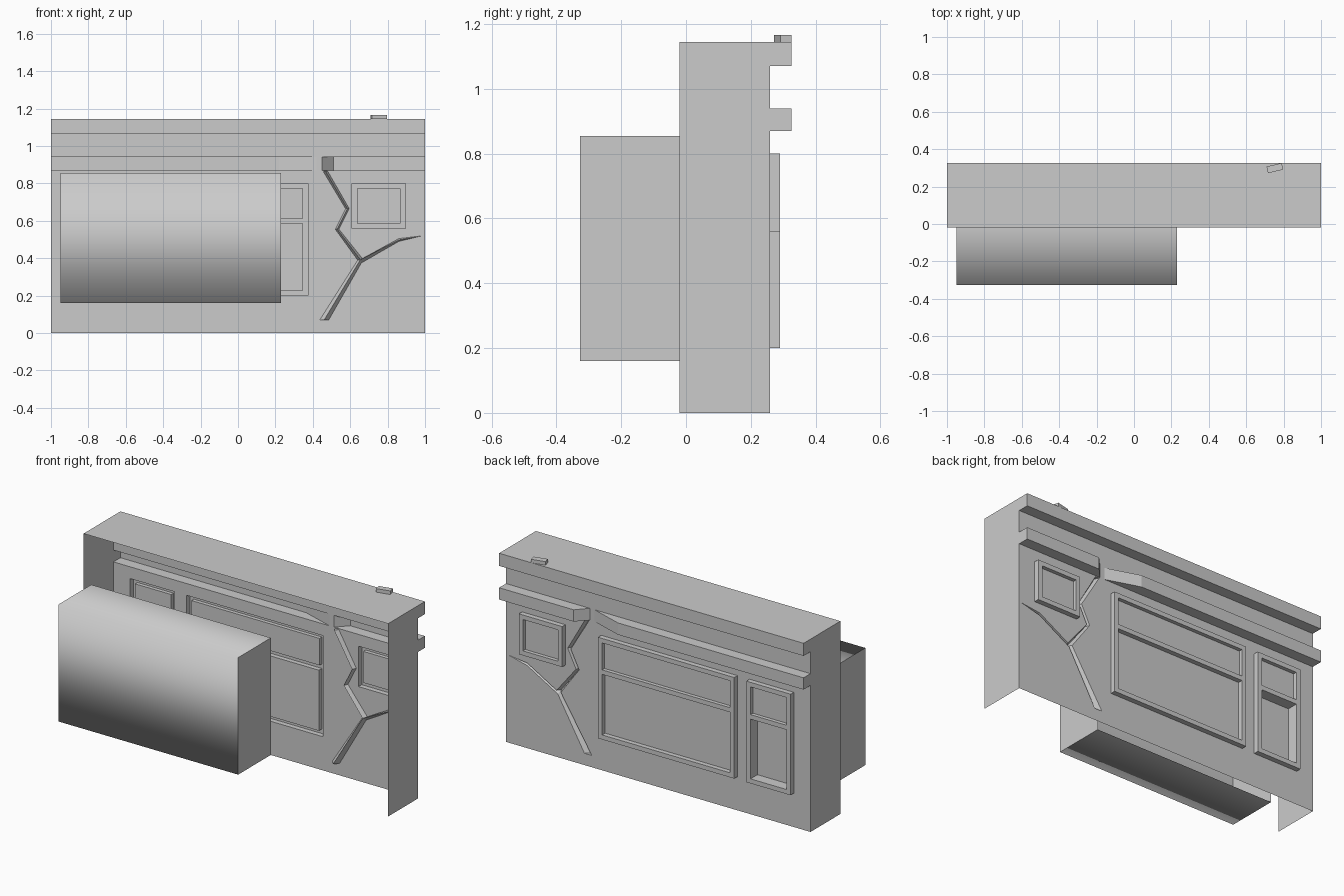
import bpy, bmesh
from mathutils import Matrix

cube = bpy.data.objects.get("Cube")
if cube:
    bpy.data.objects.remove(cube, do_unlink=True)

plaster = bpy.data.materials.new("plain_grey")
plaster.use_nodes = True
plaster.diffuse_color = (0.6, 0.6, 0.6, 1)
plaster.node_tree.nodes["Principled BSDF"].inputs["Base Color"].default_value = (0.6, 0.6, 0.6, 1)

BACK, WALL, LEDGE, FRAME = -0.02, 0.26, 0.325, 0.29
TOP, BAND, UPPER, LOWER = 1.145, 1.07, 0.94, 0.87


def finish(name, bm, smooth=False):
    bmesh.ops.remove_doubles(bm, verts=bm.verts, dist=0.0005)
    bmesh.ops.recalc_face_normals(bm, faces=bm.faces)
    for f in bm.faces:
        f.smooth = smooth
    mesh = bpy.data.meshes.new(name)
    bm.to_mesh(mesh)
    bm.free()
    mesh.materials.append(plaster)
    obj = bpy.data.objects.new(name, mesh)
    bpy.context.collection.objects.link(obj)
    return obj


def face(bm, *pts):
    return bm.faces.new([bm.verts.new(p) for p in pts])


def loop_edges(bm, pts):
    vs = [bm.verts.new((x, WALL, z)) for x, z in pts]
    return [bm.edges.new((vs[i - 1], vs[i])) for i in range(len(vs))]


def rect(x0, x1, z0, z1):
    return [(x0, z0), (x1, z0), (x1, z1), (x0, z1)]


def collar(bm, pts, y0, y1):
    """Strip of faces joining one outline at two depths."""
    for i in range(len(pts)):
        (xa, za), (xb, zb) = pts[i - 1], pts[i]
        face(bm, (xa, y0, za), (xb, y0, zb), (xb, y1, zb), (xa, y1, za))


def window(bm, x0, x1, z0, z1, split, panes, w=0.027):
    """Raised frame with one or two recessed panes, lowest pane first."""
    collar(bm, rect(x0, x1, z0, z1), WALL, FRAME)
    xs = [x0, x0 + w, x1 - w, x1]
    zs = [z0, z0 + w] + ([split - w / 2, split + w / 2] if split else []) + [z1 - w, z1]
    for i in range(3):
        for j in range(len(zs) - 1):
            cell = rect(xs[i], xs[i + 1], zs[j], zs[j + 1])
            y = FRAME
            if i == 1 and j % 2 == 1:
                y = panes[j // 2]
                collar(bm, cell, FRAME, y)
            face(bm, *[(x, y, z) for x, z in cell])


bm = bmesh.new()

# Wall sheet with openings for the windows and the crack
left = [(0.455, 0.865), (0.575, 0.665), (0.52, 0.555), (0.64, 0.39), (0.437, 0.07)]
right = [(0.48, 0.865), (0.595, 0.665), (0.54, 0.555), (0.668, 0.395), (0.485, 0.07)]
fork, b_up, b_low, tip = (0.66, 0.375), (0.86, 0.505), (0.86, 0.49), (0.985, 0.52)
outline = left + [right[4], fork, b_low, tip, b_up] + right[3::-1]
openings = [(0.61, 0.895, 0.56, 0.80, None, [0.268]),
            (-0.52, 0.375, 0.20, 0.80, 0.60, [0.262, 0.268]),
            (-0.89, -0.60, 0.20, 0.80, 0.595, [0.225, 0.268])]
edges = loop_edges(bm, [(-1, 0), (1, 0), (1, LOWER), (0.45, LOWER), (0.42, LOWER), (-1, LOWER)])
edges += loop_edges(bm, outline)
for o in openings:
    edges += loop_edges(bm, rect(*o[:4]))
bmesh.ops.triangle_fill(bm, use_beauty=True, edges=edges, normal=(0, 1, 0))
for o in openings:
    window(bm, *o)


# Crack groove: sides sloping down to a centre line
def at(p, y=WALL):
    return (p[0], y, p[1])


def mid(p, q):
    return at(((p[0] + q[0]) / 2, (p[1] + q[1]) / 2), 0.235)


deep = [mid(p, q) for p, q in zip(left, right)]
branch = mid(b_up, b_low)
for i in range(4):
    face(bm, at(left[i]), at(left[i + 1]), deep[i + 1], deep[i])
    r_end = right[i + 1]
    r_start = fork if i == 3 else right[i]
    face(bm, at(r_start), at(r_end), deep[i + 1], deep[i])
for side, start in ((b_up, right[3]), (b_low, fork)):
    face(bm, deep[3], at(start), at(side), branch)
    face(bm, branch, at(side), at(tip))
for i in (0, 4):
    face(bm, deep[i], at(left[i]), at(right[i]))

# Lower ledge, broken where the crack meets it
for plan in ([(-1, WALL), (-1, LEDGE), (0.22, LEDGE), (0.42, WALL)],
             [(0.45, WALL), (0.51, LEDGE), (1, LEDGE), (1, WALL)]):
    for z in (LOWER, UPPER):
        face(bm, *[(x, y, z) for x, y in plan])
    for (xa, ya), (xb, yb) in zip(plan, plan[1:]):
        if abs(xa) < 1 or abs(xb) < 1:
            face(bm, (xa, ya, LOWER), (xb, yb, LOWER), (xb, yb, UPPER), (xa, ya, UPPER))
face(bm, *[(x, WALL, z) for x, z in rect(0.42, 0.45, LOWER, UPPER)])

# Band, cornice and flat roof
face(bm, *[(x, WALL, z) for x, z in
           [(-1, UPPER), (0.42, UPPER), (0.45, UPPER), (1, UPPER), (1, BAND), (-1, BAND)]])
cornice = [(WALL, BAND), (LEDGE, BAND), (LEDGE, TOP), (BACK, TOP)]
for (ya, za), (yb, zb) in zip(cornice, cornice[1:]):
    face(bm, (-1, ya, za), (1, ya, za), (1, yb, zb), (-1, yb, zb))

# End walls
profile = [(BACK, 0), (WALL, 0), (WALL, LOWER), (LEDGE, LOWER), (LEDGE, UPPER), (WALL, UPPER)] + cornice
for x in (-1, 1):
    face(bm, *[(x, y, z) for y, z in profile])
finish("building_front", bm)

# Room behind the wall: soft-shaded wrap, open towards the wall
X0, X1, DEEP, Z0, Z1 = -0.95, 0.23, -0.327, 0.16, 0.855
section = [(BACK, Z0), (DEEP, Z0), (DEEP, Z1), (BACK, Z1)]
bm = bmesh.new()
for (ya, za), (yb, zb) in zip(section, section[1:]):
    face(bm, (X0, ya, za), (X0, yb, zb), (X1, yb, zb), (X1, ya, za))
finish("room_wrap", bm, smooth=True)
for name, x in (("room_right_end", X0), ("room_left_end", X1)):
    bm = bmesh.new()
    f = face(bm, *[(x, y, z) for y, z in section])
    finish(name, bm)

# Loose brick on the roof
bm = bmesh.new()
bmesh.ops.create_cube(bm, size=1, matrix=Matrix.Translation((0.753, 0.299, 1.155))
                      @ Matrix.Rotation(0.23, 4, "Z") @ Matrix.Diagonal((0.083, 0.036, 0.022, 1)))
finish("roof_brick", bm)
